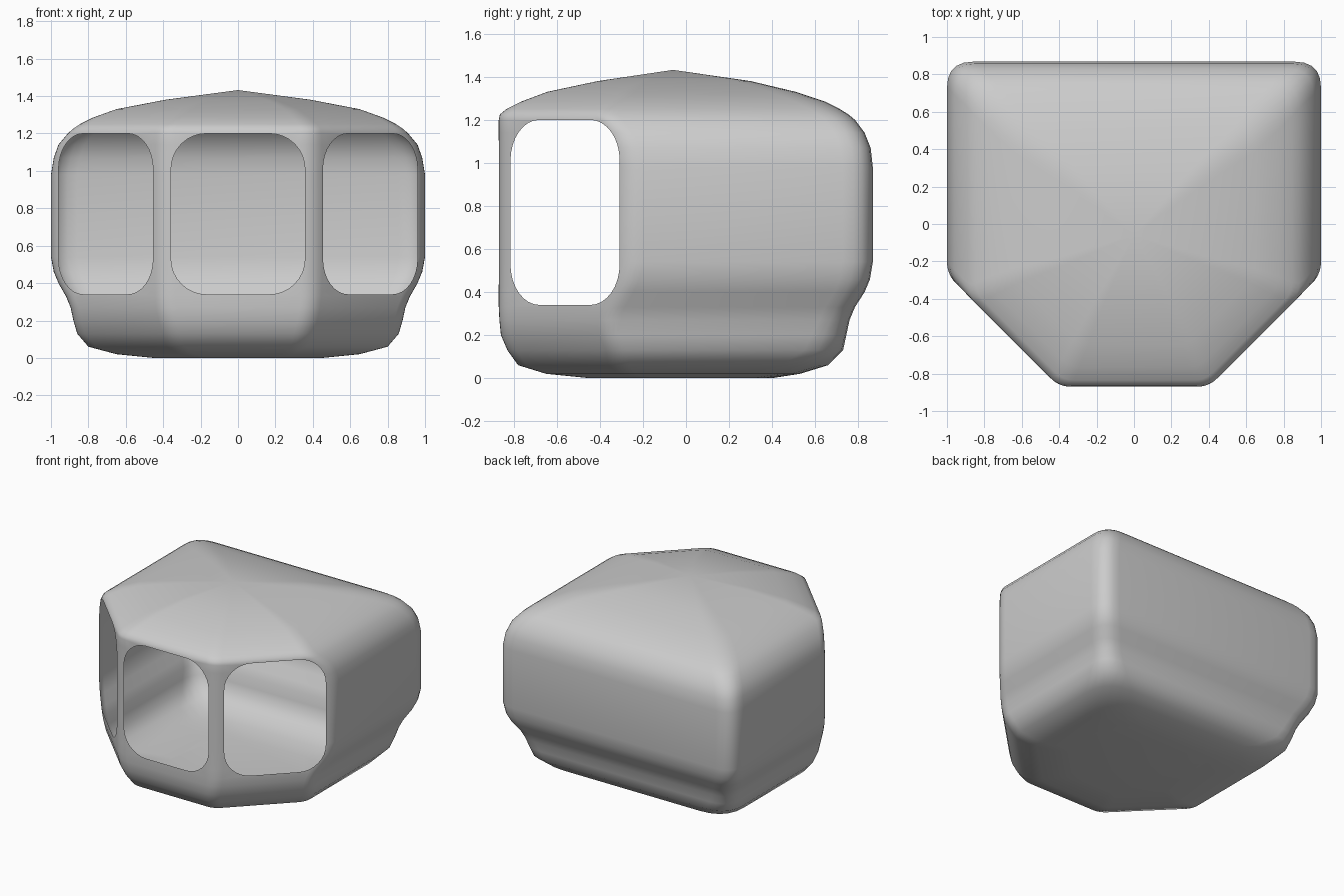
import bpy, bmesh, math
from mathutils import Vector, Matrix
from mathutils.bvhtree import BVHTree

if "Cube" in bpy.data.objects:
    bpy.data.objects.remove(bpy.data.objects["Cube"])

# Horizontal sections: z, half width, back y, front y, diagonal offset (x - y), back corner rounding
RINGS = [
    (0.003, .45, .40, -.45, .63, .25), (.02, .65, .53, -.65, .93, .25),
    (.06, .80, .66, -.78, 1.12, .22), (.13, .86, .73, -.83, 1.19, .18),
    (.20, .88, .745, -.86, 1.24, .16), (.27, .895, .76, -.867, 1.262, .14),
    (.33, .92, .785, -.87, 1.27, .14), (.40, .96, .83, -.87, 1.27, .14),
    (.46, .985, .855, -.87, 1.27, .14), (.54, 1.0, .868, -.87, 1.27, .14),
    (.98, 1.0, .868, -.87, 1.27, .14), (1.07, .985, .858, -.87, 1.27, .14),
    (1.14, .96, .83, -.87, 1.27, .14), (1.20, .91, .785, -.87, 1.27, .14),
    (1.225, .882, .755, -.865, 1.262, .14), (1.25, .845, .715, -.835, 1.215, .14),
    (1.285, .775, .645, -.765, 1.11, .14), (1.33, .65, .51, -.645, .935, .12),
    (1.38, .39, .30, -.41, .59, .08),
]


def ring(z, w, back, front, d, rb):
    """Six-sided plan outline with rounded corners."""
    rf = .07 * w
    right = [(d + front, front, rf), (w, w - d, rf), (w, back, rb)]
    corners = right + [(-x, y, r) for x, y, r in reversed(right)]
    pts = []
    for i, (x, y, r) in enumerate(corners):
        p = Vector((x, y, z))
        a = Vector((*corners[i - 1][:2], z))
        b = Vector((*corners[(i + 1) % 6][:2], z))
        a = p + (a - p).normalized() * r
        b = p + (b - p).normalized() * r
        for k in range(6):
            t = k / 5
            pts.append(a * (1 - t) ** 2 + p * 2 * t * (1 - t) + b * t * t)
    return pts


def make_object(name, bm):
    bmesh.ops.recalc_face_normals(bm, faces=bm.faces)
    mesh = bpy.data.meshes.new(name)
    bm.to_mesh(mesh)
    bm.free()
    obj = bpy.data.objects.new(name, mesh)
    bpy.context.collection.objects.link(obj)
    return obj


def window_cutter(x, y, angle):
    """Rounded rectangular prism facing outward through a front panel."""
    hw, hh, r, cz = .358, .43, .19, .77
    outline = []
    for q, (sx, sz) in enumerate([(1, 1), (-1, 1), (-1, -1), (1, -1)]):
        for k in range(9):
            a = math.pi / 2 * (q + k / 8)
            outline.append((sx * (hw - r) + r * math.cos(a), sz * (hh - r) + r * math.sin(a)))
    bm = bmesh.new()
    loops = [[bm.verts.new((u, dy, v)) for u, v in outline] for dy in (-.2, .06)]
    n = len(outline)
    for f in loops:
        bm.faces.new(f)
    for i in range(n):
        j = (i + 1) % n
        bm.faces.new((loops[0][i], loops[0][j], loops[1][j], loops[1][i]))
    bm.transform(Matrix.Translation((x, y, cz)) @ Matrix.Rotation(angle, 4, 'Z'))
    obj = make_object("window_cutter", bm)
    obj.hide_render = True
    return obj


# Cabin body lofted from floor to roof peak
bm = bmesh.new()
loops = [[bm.verts.new(p) for p in ring(*r)] for r in RINGS]
n = len(loops[0])
bm.faces.new(loops[0])
for lo, hi in zip(loops, loops[1:]):
    for i in range(n):
        j = (i + 1) % n
        bm.faces.new((lo[i], lo[j], hi[j], hi[i]))
peak = bm.verts.new((0, -.06, 1.432))
for i in range(n):
    bm.faces.new((loops[-1][i], loops[-1][(i + 1) % n], peak))
bmesh.ops.recalc_face_normals(bm, faces=bm.faces)
skin = BVHTree.FromBMesh(bm)
cabin = make_object("cabin_shell", bm)
for v in cabin.data.vertices:
    if v.co.z < .004:
        v.co.z = 0

# Three window openings
bpy.context.view_layer.objects.active = cabin
cabin.select_set(True)
for x, y, angle in [(0, -.87, 0), (.7075, -.5625, math.pi / 4), (-.7075, -.5625, -math.pi / 4)]:
    cutter = window_cutter(x, y, angle)
    mod = cabin.modifiers.new("window", 'BOOLEAN')
    mod.operation = 'DIFFERENCE'
    mod.solver = 'EXACT'
    mod.object = cutter
    bpy.ops.object.modifier_apply(modifier=mod.name)
    bpy.data.objects.remove(cutter)

# Remove the pocket walls so the cabin is an open, hollow skin
bm = bmesh.new()
bm.from_mesh(cabin.data)
inner = [f for f in bm.faces if skin.find_nearest(f.calc_center_median())[3] > .008]
bmesh.ops.delete(bm, geom=inner, context='FACES')
bm.to_mesh(cabin.data)
bm.free()
bpy.ops.object.shade_smooth_by_angle(angle=math.radians(60))
